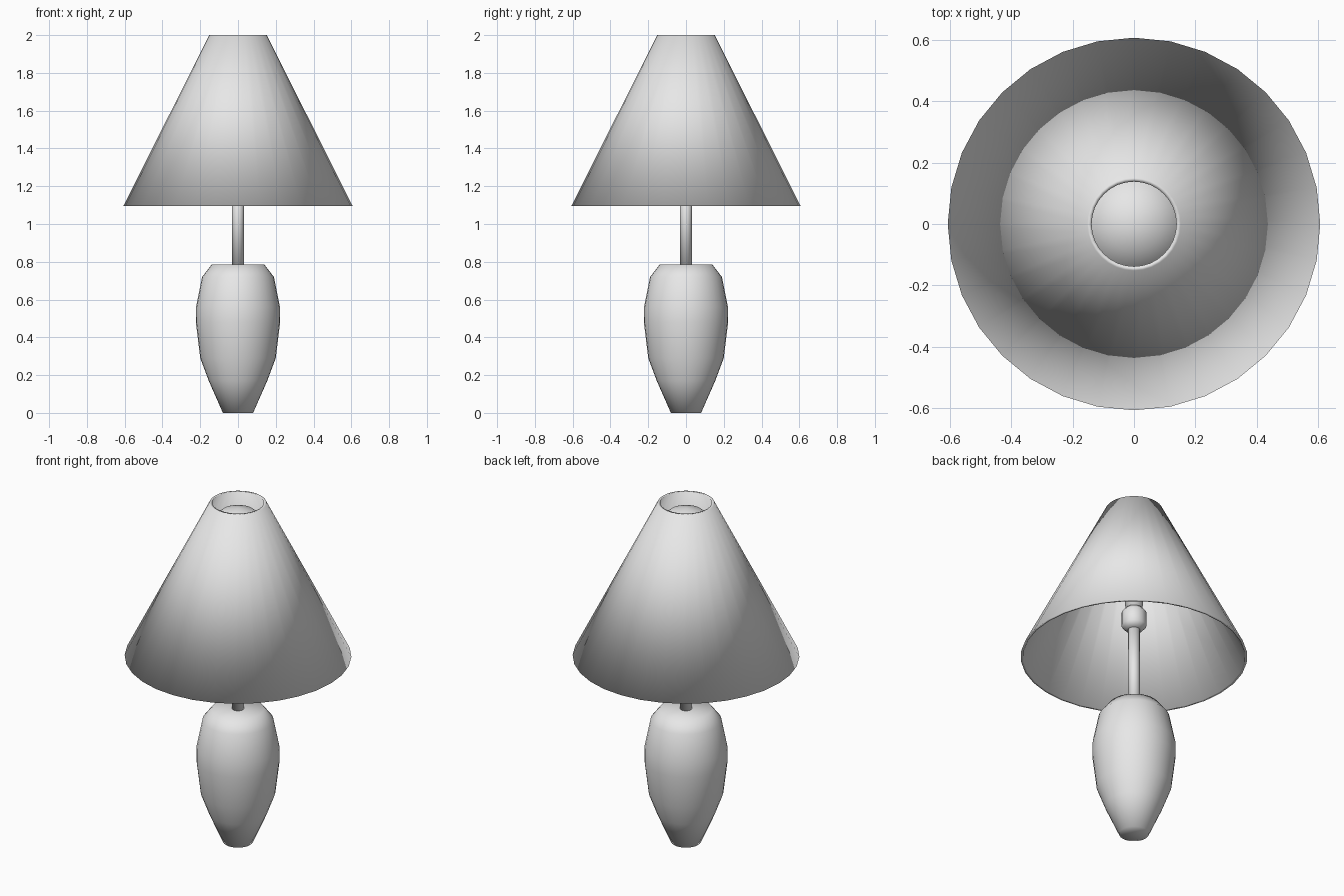
import bpy
import bmesh
import math

if "Cube" in bpy.data.objects:
    bpy.data.objects.remove(bpy.data.objects["Cube"], do_unlink=True)

# One plain material for the whole lamp
grey = bpy.data.materials.new("light_grey")
grey.use_nodes = True
colour = (0.8, 0.8, 0.8, 1)
grey.diffuse_color = colour
grey.node_tree.nodes["Principled BSDF"].inputs["Base Color"].default_value = colour


def lathe(name, profile, sides=32, closed=False):
    """Turn a (radius, height) profile about z; radius 0 makes a pole."""
    bm = bmesh.new()
    rings = []
    for r, z in profile:
        if r == 0:
            rings.append([bm.verts.new((0, 0, z))] * sides)
        else:
            angles = [math.tau * i / sides for i in range(sides)]
            rings.append([bm.verts.new((r * math.cos(a), r * math.sin(a), z))
                          for a in angles])
    pairs = list(zip(rings, rings[1:]))
    if closed:
        pairs.append((rings[-1], rings[0]))
    for low, high in pairs:
        for i in range(sides):
            j = (i + 1) % sides
            corners = dict.fromkeys((low[i], low[j], high[j], high[i]))
            bm.faces.new(list(corners))
    bmesh.ops.recalc_face_normals(bm, faces=bm.faces)
    for face in bm.faces:
        face.smooth = True
    mesh = bpy.data.meshes.new(name)
    bm.to_mesh(mesh)
    bm.free()
    mesh.materials.append(grey)
    obj = bpy.data.objects.new(name, mesh)
    bpy.context.collection.objects.link(obj)
    return obj


# Vase-shaped base
lathe("base", [(0, 0), (0.08, 0), (0.155, 0.17), (0.2, 0.29), (0.223, 0.48),
               (0.222, 0.56), (0.19, 0.72), (0.14, 0.785), (0, 0.785)])

# Upright tube
lathe("stem", [(0, 0.76), (0.032, 0.76), (0.032, 1.28), (0, 1.28)], 16)

# Bulb holder with rounded edges
lathe("socket", [(0, 1.26), (0.045, 1.26), (0.067, 1.285), (0.067, 1.365),
                 (0.045, 1.39), (0, 1.39)], 16)

# Bulb, narrow at the neck and wide near the top of the shade
lathe("bulb", [(0, 1.38), (0.045, 1.38), (0.05, 1.46), (0.12, 1.58),
               (0.19, 1.7), (0.2, 1.78), (0.165, 1.88), (0.09, 1.945),
               (0, 1.97)])

# Thin-walled conical shade, open at both ends
lathe("shade", [(0.607, 1.095), (0.152, 2), (0.138, 2), (0.593, 1.095)],
      closed=True)
